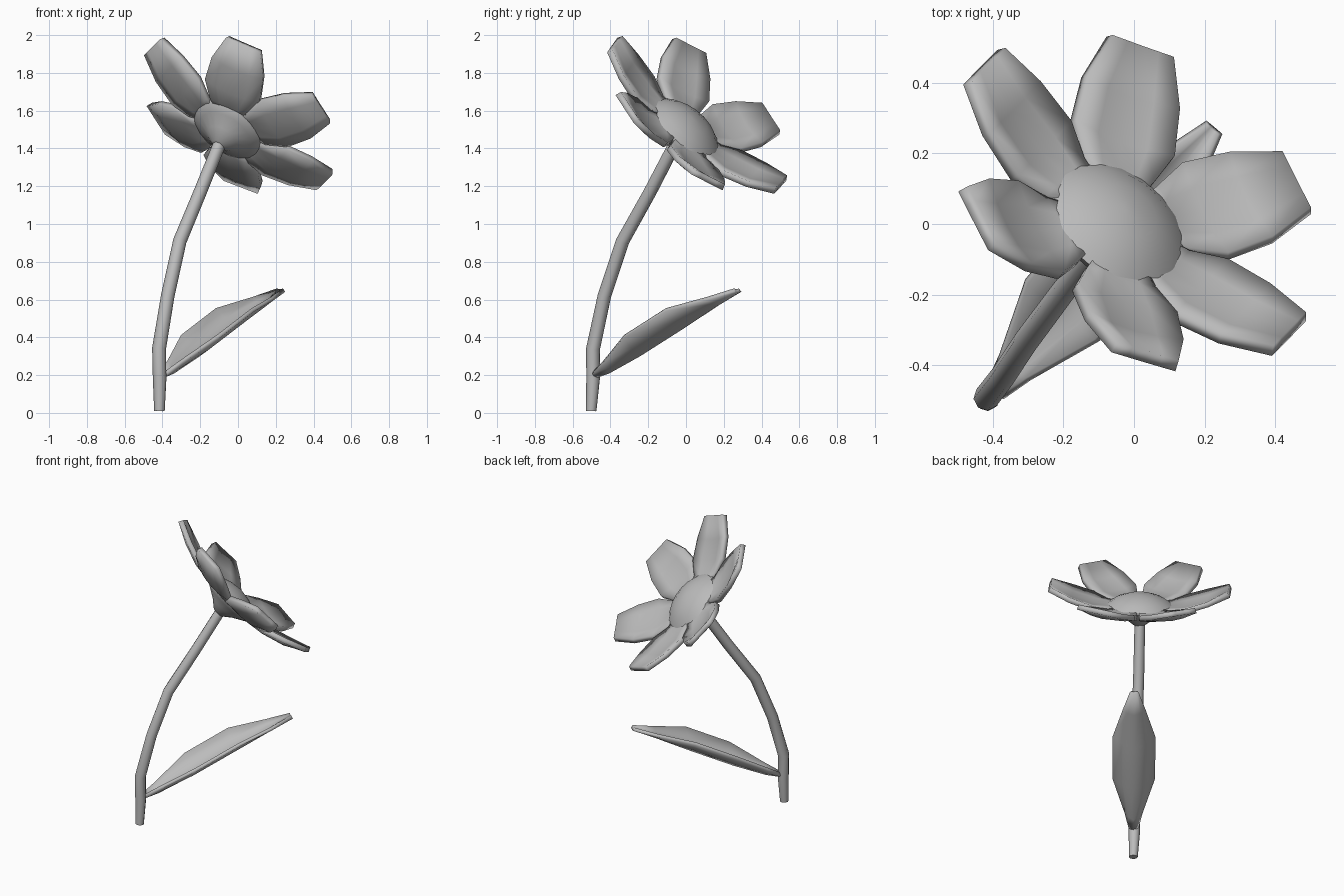
import bpy, math
from mathutils import Vector, Matrix

cube = bpy.data.objects.get("Cube")
if cube:
    bpy.data.objects.remove(cube, do_unlink=True)

grey = bpy.data.materials.new("plain_grey")
grey.use_nodes = True
colour = (0.5, 0.5, 0.5, 1)
grey.diffuse_color = colour
grey.node_tree.nodes["Principled BSDF"].inputs["Base Color"].default_value = colour


def loft(name, rows, closed=False, caps=False, thickness=0):
    """Skin a list of equally long point rows, optionally as a closed tube or a thick sheet."""
    n = len(rows[0])
    verts = [tuple(p) for row in rows for p in row]
    faces = []
    for i in range(len(rows) - 1):
        for j in range(n if closed else n - 1):
            k = (j + 1) % n
            faces.append((i * n + j, i * n + k, (i + 1) * n + k, (i + 1) * n + j))
    if caps:
        faces.append(tuple(reversed(range(n))))
        faces.append(tuple(range((len(rows) - 1) * n, len(rows) * n)))
    mesh = bpy.data.meshes.new(name)
    mesh.from_pydata(verts, [], faces)
    mesh.materials.append(grey)
    obj = bpy.data.objects.new(name, mesh)
    bpy.context.collection.objects.link(obj)
    bpy.ops.object.select_all(action='DESELECT')
    obj.select_set(True)
    bpy.context.view_layer.objects.active = obj
    bpy.ops.object.shade_smooth_by_angle(angle=math.radians(70))
    if thickness:
        mod = obj.modifiers.new("thickness", 'SOLIDIFY')
        mod.thickness = thickness
        mod.offset = 0
    return obj


def ring(centre, side, other, radius, n):
    return [centre + radius * (math.cos(a) * side + math.sin(a) * other)
            for a in (2 * math.pi * i / n for i in range(n))]


# Shared directions: the plant leans along "lean", "across" is level with it
lean = Vector((0.64, 0.77, 0)).normalized()
across = Vector((-lean.y, lean.x, 0))
up = Vector((0, 0, 1))

# Stem: a bent tube, slightly pinched at the foot
path = [((-0.416, -0.502, 0.01), 0.028), ((-0.415, -0.492, 0.18), 0.036),
        ((-0.418, -0.492, 0.34), 0.037), ((-0.372, -0.432, 0.62), 0.036),
        ((-0.308, -0.335, 0.91), 0.036), ((-0.2, -0.19, 1.17), 0.035),
        ((-0.095, -0.055, 1.43), 0.034)]
points = [Vector(p) for p, r in path]
rings = []
for i, (p, r) in enumerate(path):
    tangent = (points[min(i + 1, len(path) - 1)] - points[max(i - 1, 0)]).normalized()
    rings.append(ring(points[i], across, tangent.cross(across), r, 8))
loft("stem", rings, closed=True, caps=True)

# Leaf: V-shaped blade; stations are distance along lean, height, half width, edge lift
stations = [(-0.62, 0.195, 0.025, 0.02), (-0.53, 0.22, 0.05, 0.05), (-0.32, 0.31, 0.13, 0.095),
            (-0.03, 0.452, 0.13, 0.095), (0.2, 0.57, 0.07, 0.035), (0.352, 0.645, 0.025, 0.005)]
loft("leaf", [[lean * s + up * (z + lift * abs(t) ** 1.3) + across * (w * t)
               for t in (-1, -0.5, 0, 0.5, 1)] for s, z, w, lift in stations], thickness=0.022)

# Flower frame: origin at the stem top, z along the flower axis, x toward one petal
axis = Vector((0.462, 0.577, 0.673)).normalized()
first = Vector((-0.75, 0.66, -0.05))
first = (first - axis * first.dot(axis)).normalized()
frame = Matrix((first, axis.cross(first), axis)).transposed().to_4x4()
frame.translation = Vector((-0.1, -0.067, 1.43))

# Flower centre: wide cup below, shallow dome above that runs into the petals
profile = [(0.034, -0.015), (0.09, 0.03), (0.155, 0.068), (0.2, 0.095),
           (0.212, 0.118), (0.16, 0.155), (0.09, 0.182), (0.02, 0.193)]
X, Y, Z = Vector((1, 0, 0)), Vector((0, 1, 0)), Vector((0, 0, 1))
centre = loft("flower_centre", [ring(Z * h, X, Y, r, 18) for r, h in profile],
              closed=True, caps=True)
centre.matrix_world = frame

# Petals: six cupped blades; stations are radius, height, half width, edge lift
blade = [(0.13, 0.125, 0.07, -0.01), (0.2, 0.107, 0.11, 0.0), (0.30, 0.115, 0.16, 0.022),
         (0.44, 0.158, 0.15, 0.025), (0.575, 0.235, 0.1, 0.0)]
rows = [[(r, w * t, h + lift * t * t) for t in (-1, -0.5, 0, 0.5, 1)]
        for r, h, w, lift in blade]
for i, degrees in enumerate((0, 60, 125, 180, 240, 301)):
    petal = loft(f"petal_{i + 1}", rows, thickness=0.034)
    petal.matrix_world = frame @ Matrix.Rotation(math.radians(degrees), 4, 'Z')
